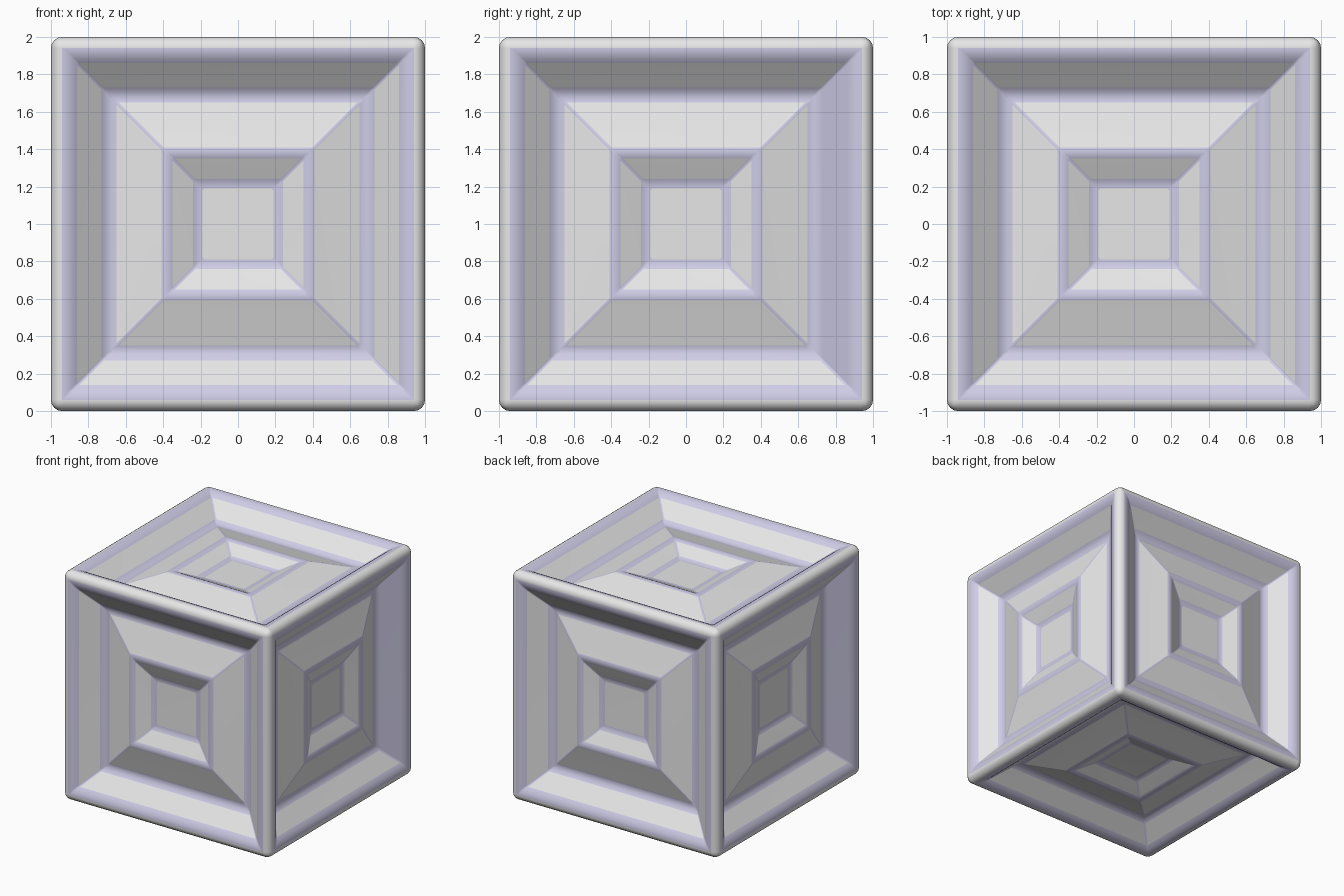
import bpy
import bmesh
from math import radians
from mathutils import Matrix, Vector

cube = bpy.data.objects.get("Cube")
if cube:
    bpy.data.objects.remove(cube, do_unlink=True)


def make_material(name, color):
    mat = bpy.data.materials.new(name)
    mat.use_nodes = True
    mat.diffuse_color = color
    mat.node_tree.nodes["Principled BSDF"].inputs["Base Color"].default_value = color
    return mat


GREY, LAVENDER = 0, 1
materials = [make_material("light_grey", (0.8, 0.8, 0.8, 1)),
             make_material("pale_lavender", (0.72, 0.70, 0.92, 1))]

ROUND = 0.06      # outer edge radius
MITRE = 0.012     # width of the softened corner lines

# Panel profile as (half width, depth, rounding) from the frame to the centre
FRAME = Vector((1 - ROUND, 0))
CREASES = [(0.90, 0.0, 0.04), (0.69, 0.17, 0.04),
           (0.38, 0.07, 0.03), (0.215, 0.152, 0.025)]
CENTRE = Vector((0, 0.152))


def rounded_profile():
    """Return profile points and, for each step, (colour, crease index)."""
    sharp = [FRAME] + [Vector(c[:2]) for c in CREASES] + [CENTRE]
    points, steps = [], []
    for i, (_, _, width) in enumerate(CREASES, 1):
        before, here, after = sharp[i - 1:i + 2]
        a = here + (before - here) * (width / abs(before.x - here.x))
        b = here + (after - here) * (width / abs(after.x - here.x))
        if points:
            steps.append((GREY, i - 1))
        for j in range(4):
            t = j / 3
            points.append(a * (1 - t) ** 2 + here * 2 * t * (1 - t) + b * t ** 2)
            if j:
                steps.append((LAVENDER, i))
    return points, steps


def add_ring(bm, turn, half, depth, cut):
    """Square ring with slightly cut corners, on the side facing -y."""
    verts = []
    for k in range(4):
        spin = Matrix.Rotation(radians(-90 * k), 3, 'Y')
        for end in (-1, 1):
            p = spin @ Vector((half, 0, end * (half - cut)))
            verts.append(bm.verts.new(turn @ (p + Vector((0, depth - 1, 0)))))
    return verts


def add_panel(bm, turn, tinted_side):
    points, steps = rounded_profile()
    rings = [add_ring(bm, turn, p.x, p.y, MITRE if i else 0)
             for i, p in enumerate(points)]
    for outer, inner, (color, crease) in zip(rings, rings[1:], steps):
        for i in range(8):
            j = (i + 1) % 8
            # Outermost corners meet in a single point
            if outer is rings[0] and i % 2:
                face = bm.faces.new((outer[i], inner[j], inner[i]))
            else:
                face = bm.faces.new((outer[i], outer[j], inner[j], inner[i]))
            tinted = i % 2 or (tinted_side and i == 0 and crease == 1)
            face.material_index = LAVENDER if tinted else color
    bm.faces.new(rings[-1]).material_index = GREY


# Rounded outer frame with its six sides opened
bm = bmesh.new()
bmesh.ops.create_cube(bm, size=2)
bmesh.ops.bevel(bm, geom=bm.edges[:], offset=ROUND, offset_type='OFFSET',
                segments=4, profile=0.5, affect='EDGES')
bmesh.ops.delete(bm, geom=[f for f in bm.faces if f.calc_area() > 1], context='FACES')

# Stepped panels: four around, then top and bottom
for k in range(4):
    add_panel(bm, Matrix.Rotation(radians(90 * k), 3, 'Z'), k % 2 == 1)
for angle in (-90, 90):
    add_panel(bm, Matrix.Rotation(radians(angle), 3, 'X'), False)

bmesh.ops.remove_doubles(bm, verts=bm.verts[:], dist=0.0005)
bmesh.ops.recalc_face_normals(bm, faces=bm.faces[:])
bmesh.ops.translate(bm, verts=bm.verts[:], vec=(0, 0, 1))

mesh = bpy.data.meshes.new("panelled_cube")
bm.to_mesh(mesh)
bm.free()
for mat in materials:
    mesh.materials.append(mat)
obj = bpy.data.objects.new("panelled_cube", mesh)
bpy.context.collection.objects.link(obj)

# Smooth roundings while the broad faces stay flat
bpy.ops.object.select_all(action='DESELECT')
obj.select_set(True)
bpy.context.view_layer.objects.active = obj
bpy.ops.object.shade_smooth_by_angle(angle=radians(35))
weighted = obj.modifiers.new("weighted_normals", 'WEIGHTED_NORMAL')
weighted.keep_sharp = True
